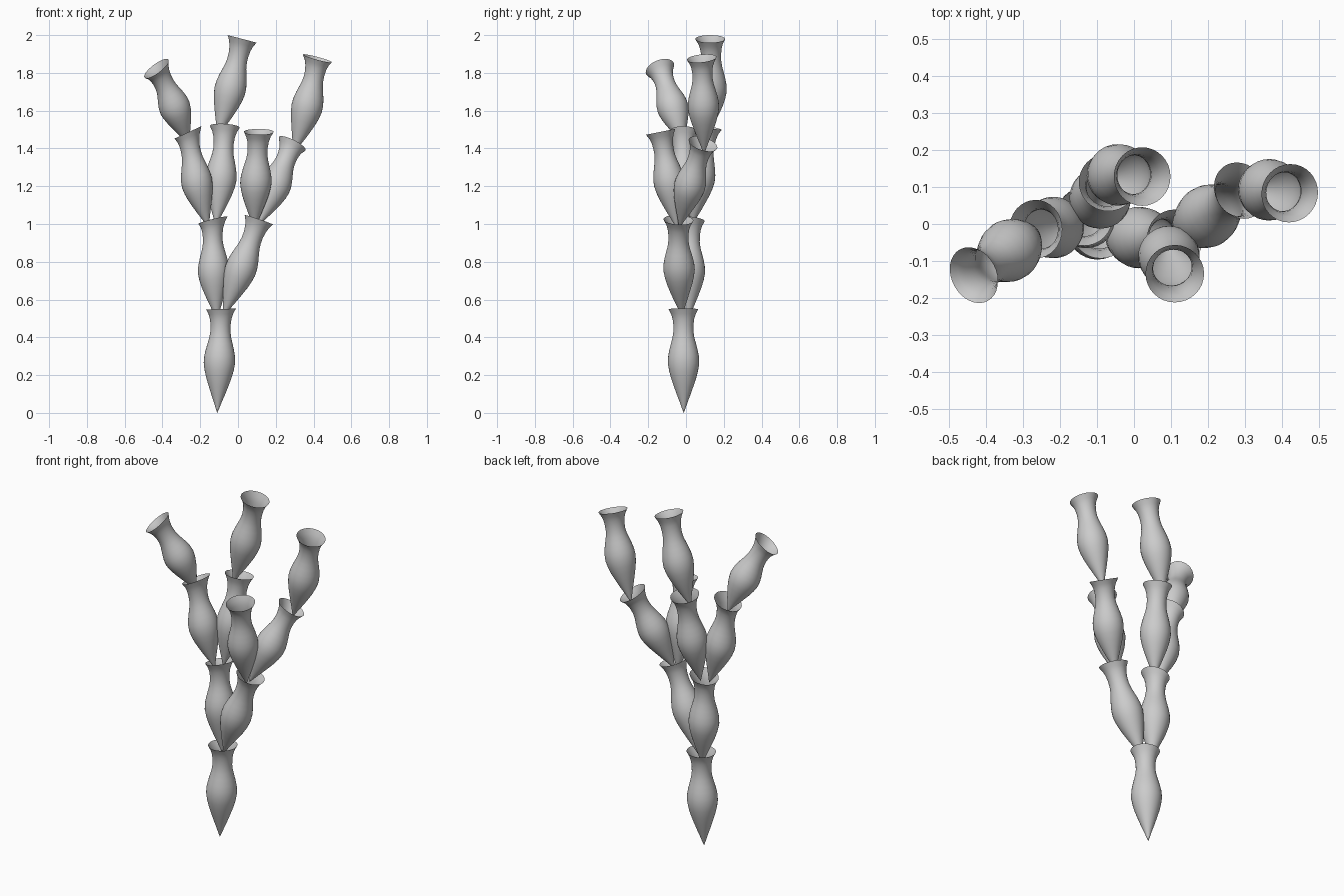
import bpy, bmesh, math
from mathutils import Vector

if "Cube" in bpy.data.objects:
    bpy.data.objects.remove(bpy.data.objects["Cube"])

SEG = 32
# cup profile: (fraction of length, radius), pointed base to flared rim
PROFILE = [(0.04, .009), (.1, .021), (.17, .036), (.25, .052), (.33, .067), (.4, .077),
           (.47, .083), (.54, .081), (.6, .0745), (.66, .066), (.72, .0575), (.78, .053),
           (.84, .053), (.9, .057), (.95, .065), (1, .079)]


def cup(name, base, mid, top, tilt):
    """Open thin cup swept on a gently curved axis; tilt = rim lean in x, y."""
    a, m, c = Vector(base), Vector(mid), Vector(top)
    start = (m - a).normalized()
    end = Vector((tilt[0], tilt[1], 1)).normalized()
    ctrl = 2 * m - (a + c) / 2          # curve passes through mid
    bm = bmesh.new()
    tip = bm.verts.new(a)
    prev = None
    for t, r in PROFILE:
        p = a * (1 - t) ** 2 + ctrl * 2 * t * (1 - t) + c * t * t
        n = start.lerp(end, t * t).normalized()
        u = Vector((0, 1, 0)).cross(n).normalized()
        v = n.cross(u)
        ring = []
        for i in range(SEG):
            ang = 2 * math.pi * i / SEG
            ring.append(bm.verts.new(p + (u * math.cos(ang) + v * math.sin(ang)) * r))
        for i in range(SEG):
            j = (i + 1) % SEG
            if prev is None:
                bm.faces.new((tip, ring[j], ring[i]))
            else:
                bm.faces.new((prev[i], prev[j], ring[j], ring[i]))
        prev = ring
    bmesh.ops.recalc_face_normals(bm, faces=bm.faces)
    me = bpy.data.meshes.new(name)
    bm.to_mesh(me)
    bm.free()
    for f in me.polygons:
        f.use_smooth = True
    ob = bpy.data.objects.new(name, me)
    bpy.context.collection.objects.link(ob)


# root cup
cup("root_cup", (-.11, -.012, 0), (-.098, -.013, .28), (-.09, -.014, .55), (-.03, 0))
# second tier
cup("tier2_left_cup", (-.11, .01, .49), (-.13, .018, .76), (-.133, .02, 1.02), (-.25, .08))
cup("tier2_right_cup", (-.078, -.022, .51), (.018, -.037, .77), (.11, -.04, 1.022), (.34, .05))
# third tier
cup("tier3_far_left_cup", (-.155, .005, .98), (-.22, -.01, 1.23), (-.265, -.014, 1.485), (-.46, 0))
cup("tier3_inner_left_cup", (-.118, .03, .99), (-.09, .072, 1.25), (-.07, .112, 1.515), (.06, .2))
cup("tier3_inner_right_cup", (.087, -.045, .97), (.095, -.09, 1.23), (.11, -.134, 1.488), (0, -.2))
cup("tier3_far_right_cup", (.098, -.035, .98), (.2, .022, 1.21), (.287, .09, 1.425), (.5, .32))
# fourth tier
cup("tier4_left_cup", (-.262, -.015, 1.42), (-.338, -.073, 1.625), (-.432, -.138, 1.823), (-.75, -.4))
cup("tier4_middle_cup", (-.108, .11, 1.46), (-.04, .133, 1.72), (.022, .128, 1.98), (.26, 0))
cup("tier4_right_cup", (.292, .095, 1.37), (.368, .092, 1.63), (.42, .083, 1.877), (.27, -.1))
